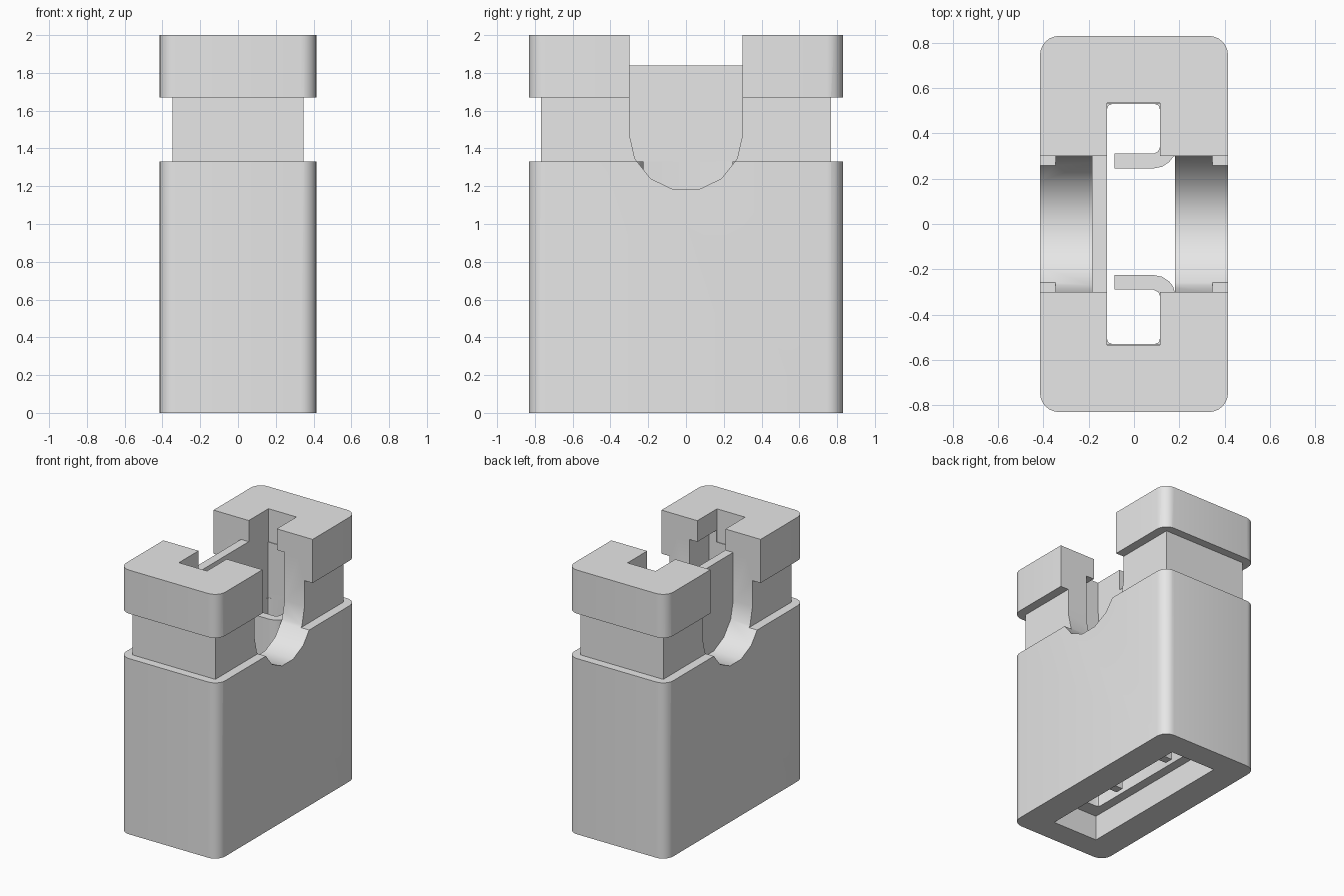
import bpy
import bmesh
import math
from mathutils import Matrix, Vector

cube = bpy.data.objects.get("Cube")
if cube:
    bpy.data.objects.remove(cube, do_unlink=True)

gray = bpy.data.materials.new("light gray")
gray.use_nodes = True
gray.diffuse_color = (0.8, 0.8, 0.8, 1)
gray.node_tree.nodes["Principled BSDF"].inputs["Base Color"].default_value = (0.8, 0.8, 0.8, 1)


def finish(bm, name):
    bmesh.ops.recalc_face_normals(bm, faces=bm.faces[:])
    mesh = bpy.data.meshes.new(name)
    bm.to_mesh(mesh)
    bm.free()
    mesh.materials.append(gray)
    obj = bpy.data.objects.new(name, mesh)
    bpy.context.collection.objects.link(obj)
    return obj


def box(name, x, y, z, radius=0):
    """Box from three (low, high) ranges, with optional rounded upright edges."""
    bm = bmesh.new()
    size = [r[1] - r[0] for r in (x, y, z)]
    mid = [(r[0] + r[1]) / 2 for r in (x, y, z)]
    bmesh.ops.create_cube(bm, size=1, matrix=Matrix.Translation(mid) @ Matrix.Diagonal((*size, 1)))
    if radius:
        upright = [e for e in bm.edges if abs(e.verts[0].co.z - e.verts[1].co.z) > 0.01]
        bmesh.ops.bevel(bm, geom=upright, offset=radius, segments=6, profile=0.5, affect='EDGES')
    return finish(bm, name)


def prism(name, points, direction):
    """Extrude a closed outline along a direction."""
    bm = bmesh.new()
    face = bm.faces.new([bm.verts.new(p) for p in points])
    new = bmesh.ops.extrude_face_region(bm, geom=[face])["geom"]
    verts = [g for g in new if isinstance(g, bmesh.types.BMVert)]
    bmesh.ops.translate(bm, verts=verts, vec=Vector(direction))
    return finish(bm, name)


def cut(target, cutter):
    """Subtract a cutter and discard it."""
    cutter.hide_render = True
    mod = target.modifiers.new("cut", 'BOOLEAN')
    mod.operation = 'DIFFERENCE'
    mod.solver = 'EXACT'
    mod.object = cutter
    bpy.context.view_layer.objects.active = target
    bpy.ops.object.modifier_apply(modifier=mod.name)
    bpy.data.objects.remove(cutter, do_unlink=True)


# Main block with rounded upright edges
W, D = 0.415, 0.83
body = box("housing", (-W, W), (-D, D), (0, 2), 0.085)

# Square neck groove all the way round
band = (1.33, 1.67)
for s in (-1, 1):
    cut(body, box("side_groove", sorted((s * 0.347, s * 0.6)), (-1, 1), band))
    cut(body, box("end_groove", (-0.6, 0.6), sorted((s * 0.767, s)), band))

# U-shaped saddle on both sides, leaving a thin upright plate between
R, CENTRE, STEPS = 0.3, 1.475, 7
arc = [(R * math.cos(math.pi * i / STEPS), CENTRE - R * math.sin(math.pi * i / STEPS))
       for i in range(STEPS + 1)]
outline = [(R, 2.2)] + arc + [(-R, 2.2)]
for x, length in ((-0.6, 0.415), (0.18, 0.42)):
    cut(body, prism("saddle", [(x, y, z) for y, z in outline], (length, 0, 0)))
cut(body, box("plate_top", (-0.3, 0.3), (-R, R), (1.84, 2.2)))

# Top slot and wider chamber below it
cut(body, box("top_slot", (-0.12, 0.115), (-0.535, 0.535), (1.75, 2.2)))
cut(body, box("chamber", (-0.12, 0.18), (-0.53, 0.53), (1.33, 1.84)))

# Lower channel, its outline wrapping round two hooked lips
def half_channel(lip):
    return [(0.18, 0.3), (0.172, lip + 0.05), (0.155, lip + 0.028), (0.125, lip + 0.008),
            (0.085, lip), (-0.085, lip), (-0.085, lip + 0.065), (0.085, lip + 0.065),
            (0.107, lip + 0.075), (0.115, lip + 0.095), (0.115, 0.505), (0.108, 0.523),
            (0.09, 0.53), (-0.095, 0.53), (-0.113, 0.523), (-0.12, 0.505)]


back = half_channel(0.245)
front = [(x, -y) for x, y in reversed(half_channel(0.225))]
cut(body, prism("channel", [(x, y, 0.1) for x, y in back + front], (0, 0, 1.3)))

# Shallow rectangular recess underneath
cut(body, box("base_recess", (-0.19, 0.19), (-0.64, 0.64), (-0.2, 0.19)))

bpy.ops.object.select_all(action='DESELECT')
body.select_set(True)
bpy.context.view_layer.objects.active = body
bpy.ops.object.shade_smooth_by_angle(angle=math.radians(30))
